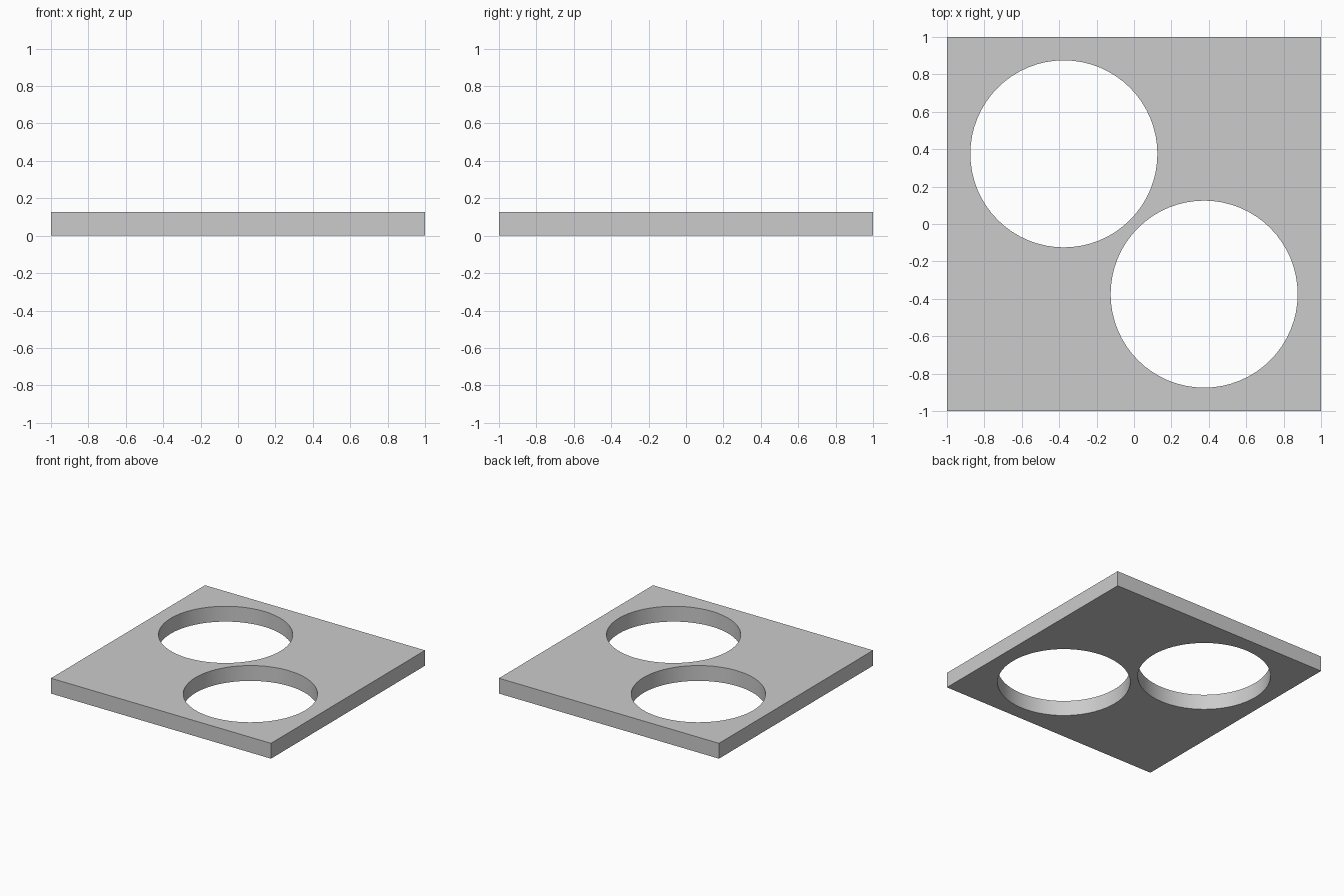
import bpy
import math

if "Cube" in bpy.data.objects:
    bpy.data.objects.remove(bpy.data.objects["Cube"])

THICKNESS = 0.126
HOLE_RADIUS = 0.5
HOLE_OFFSET = 0.375


def add_cutter(name, x, y):
    bpy.ops.mesh.primitive_cylinder_add(
        vertices=64, radius=HOLE_RADIUS, depth=THICKNESS * 4,
        location=(x, y, THICKNESS / 2))
    cutter = bpy.context.object
    cutter.name = name
    cutter.hide_render = True
    return cutter


# Square plate standing on z = 0
bpy.ops.mesh.primitive_cube_add(size=1, location=(0, 0, THICKNESS / 2))
plate = bpy.context.object
plate.name = "plate"
plate.scale = (2, 2, THICKNESS)
bpy.ops.object.transform_apply(location=False, rotation=False, scale=True)

# Two round through-holes on the diagonal
for side in (-1, 1):
    cutter = add_cutter("hole_cutter", side * HOLE_OFFSET, -side * HOLE_OFFSET)
    cut = plate.modifiers.new("hole", 'BOOLEAN')
    cut.operation = 'DIFFERENCE'
    cut.solver = 'EXACT'
    cut.object = cutter
    bpy.context.view_layer.objects.active = plate
    bpy.ops.object.modifier_apply(modifier=cut.name)
    bpy.data.objects.remove(cutter)

# Smooth hole walls, sharp rims
bpy.ops.object.select_all(action='DESELECT')
plate.select_set(True)
bpy.context.view_layer.objects.active = plate
bpy.ops.object.shade_smooth_by_angle(angle=math.radians(30))
